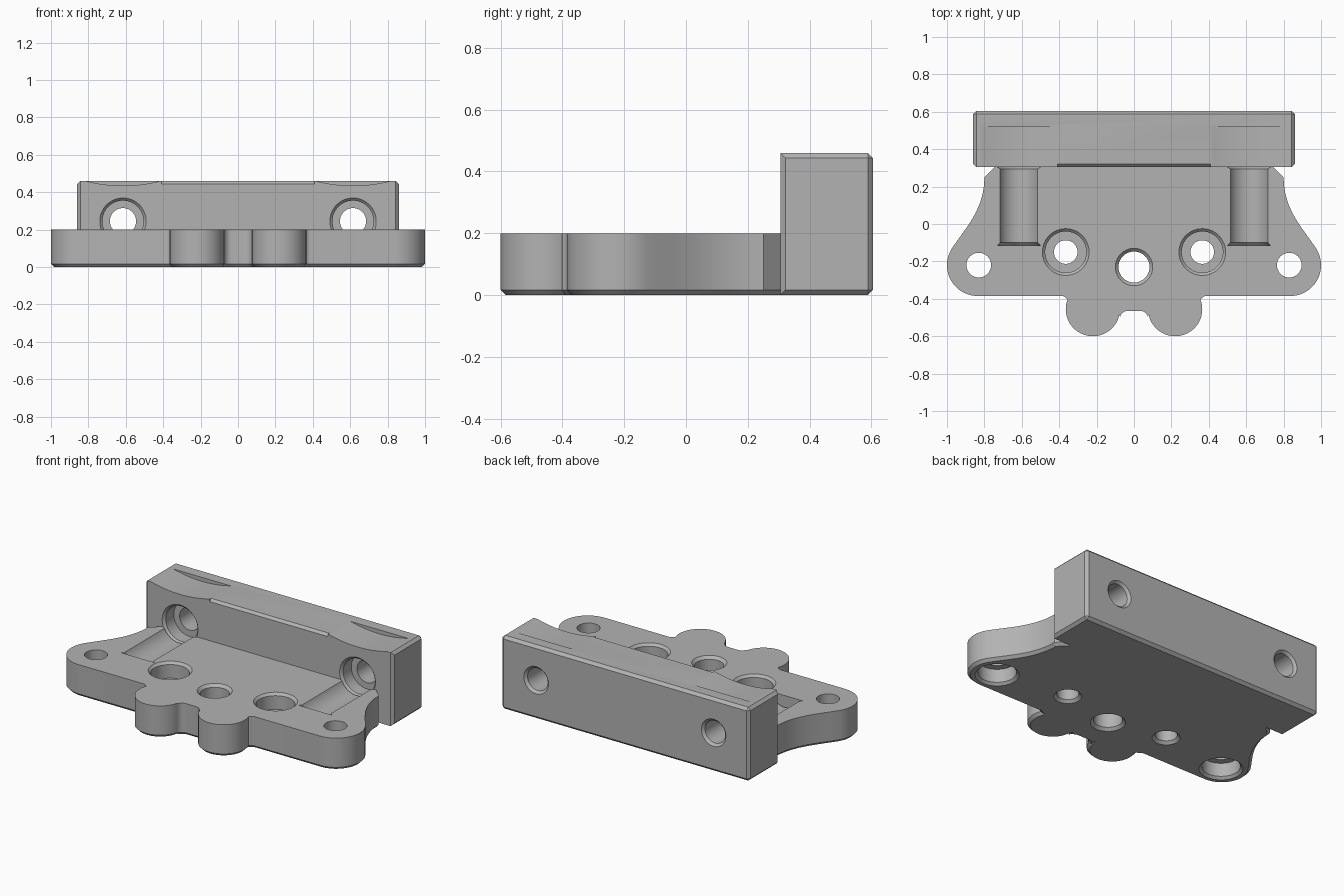
import bpy, bmesh, math
from mathutils import Vector, Matrix
from mathutils.geometry import interpolate_bezier

cube = bpy.data.objects.get("Cube")
if cube:
    bpy.data.objects.remove(cube, do_unlink=True)

grey = bpy.data.materials.new("matte grey")
grey.use_nodes = True
grey.diffuse_color = (0.45, 0.45, 0.45, 1)
grey.node_tree.nodes["Principled BSDF"].inputs["Base Color"].default_value = (0.45, 0.45, 0.45, 1)


def finish(bm, name):
    bmesh.ops.recalc_face_normals(bm, faces=bm.faces)
    mesh = bpy.data.meshes.new(name)
    bm.to_mesh(mesh)
    bm.free()
    mesh.materials.append(grey)
    obj = bpy.data.objects.new(name, mesh)
    bpy.context.collection.objects.link(obj)
    return obj


def arc(cx, cy, r, a0, a1, n):
    angles = [math.radians(a0 + (a1 - a0) * i / n) for i in range(n + 1)]
    return [(cx + r * math.cos(a), cy + r * math.sin(a)) for a in angles]


def prism(points, push):
    bm = bmesh.new()
    face = bm.faces.new([bm.verts.new(p) for p in points])
    new = bmesh.ops.extrude_face_region(bm, geom=[face], use_keep_orig=True)["geom"]
    bmesh.ops.translate(bm, verts=[g for g in new if isinstance(g, bmesh.types.BMVert)], vec=push)
    return bm


def lathe(profile, place, name, n=64):
    """Solid of revolution about z from (radius, height) pairs."""
    bm = bmesh.new()
    rings = [[bm.verts.new((x, y, h)) for x, y in arc(0, 0, r, 0, 360 - 360 / n, n - 1)]
             for r, h in profile]
    for a, b in zip(rings, rings[1:]):
        for i in range(n):
            j = (i + 1) % n
            bm.faces.new((a[i], a[j], b[j], b[i]))
    bm.faces.new(rings[0])
    bm.faces.new(rings[-1])
    bm.transform(place)
    return finish(bm, name)


def combine(target, other, operation):
    mod = target.modifiers.new("combine", "BOOLEAN")
    mod.object, mod.operation, mod.solver = other, operation, "EXACT"
    bpy.context.view_layer.objects.active = target
    bpy.ops.object.modifier_apply(modifier=mod.name)
    bpy.data.objects.remove(other, do_unlink=True)


# Base plate: half outline from the front notch to the back, then mirrored
half = arc(0.035, -0.505, 0.04, 90, 15, 6)
half += arc(0.22, -0.455, 0.145, 192, 382, 32)
half += arc(0.385, -0.41, 0.025, 150, 90, 4)
half += arc(0.835, -0.22, 0.165, -90, 35, 24)
side = [Vector(p + (0,)) for p in (half[-1], (0.90, -0.02), (0.80, 0.08), (0.80, 0.25))]
half += [(p.x, p.y) for p in interpolate_bezier(*side, 20)[1:]]
half += [(0.745, 0.305), (0.745, 0.4)]
outline = half + [(-x, y) for x, y in reversed(half)]
bm = prism([(x, y, 0) for x, y in outline], (0, 0, 0.2))
bottom = [e for e in bm.edges if all(v.co.z < 0.01 for v in e.verts)]
bmesh.ops.bevel(bm, geom=bottom, offset=0.017, segments=1, affect="EDGES")
body = finish(bm, "mounting_bracket")

# Upright back wall, chamfered except along its long front edges
bm = bmesh.new()
bmesh.ops.create_cube(bm, size=1)
bm.transform(Matrix.Translation((0, 0.455, 0.23)) @ Matrix.Diagonal((1.72, 0.3, 0.46, 1)))
edges = [e for e in bm.edges
         if not (all(v.co.y < 0.4 for v in e.verts) and e.calc_length() > 1)]
bmesh.ops.bevel(bm, geom=edges, offset=0.017, segments=1, affect="EDGES")
combine(body, finish(bm, "back_wall"), "UNION")

# Chamfer along the middle of the wall's front top edge
wedge = [(-0.41, 0.295, 0.435), (-0.41, 0.335, 0.475), (-0.41, 0.295, 0.475)]
combine(body, finish(prism(wedge, (0.82, 0, 0)), "edge_cutter"), "DIFFERENCE")

# Profiles of the plate holes, bottom to top
countersunk_below = [(0.13, -0.005), (0.11, 0.015), (0.11, 0.1), (0.066, 0.1), (0.066, 0.22)]
countersunk_above = [(0.085, -0.005), (0.063, 0.017), (0.063, 0.1), (0.11, 0.1),
                     (0.11, 0.185), (0.13, 0.205)]
plain_hole = [(0.105, -0.005), (0.083, 0.017), (0.083, 0.183), (0.105, 0.205)]
# Screw channel, its pocket in the wall and the hole out of the back
channel = [(0.125, -0.115), (0.11, -0.1), (0.11, 0.295), (0.125, 0.304), (0.11, 0.32),
           (0.11, 0.4), (0.07, 0.4), (0.07, 0.59), (0.09, 0.61)]

combine(body, lathe(plain_hole, Matrix.Translation((0, -0.23, 0)), "centre_hole"), "DIFFERENCE")
for s in (-1, 1):
    cutters = [
        lathe(countersunk_below, Matrix.Translation((s * 0.83, -0.22, 0)), "ear_hole"),
        lathe(countersunk_above, Matrix.Translation((s * 0.365, -0.15, 0)), "inner_hole"),
        lathe(channel, Matrix.Translation((s * 0.615, 0, 0.245))
              @ Matrix.Rotation(-math.pi / 2, 4, "X"), "screw_channel"),
    ]
    # Shallow curved scoop in the top of the wall
    scoop = arc(s * 0.615, 1.245, 0.81, 250, 290, 48)
    cutters.append(finish(prism([(x, 0.28, z) for x, z in scoop], (0, 0.24, 0)), "scoop"))
    for cutter in cutters:
        combine(body, cutter, "DIFFERENCE")

# Smooth the round surfaces and keep the edges sharp
bpy.ops.object.select_all(action="DESELECT")
body.select_set(True)
bpy.context.view_layer.objects.active = body
bpy.ops.object.shade_smooth_by_angle(angle=math.radians(30))
